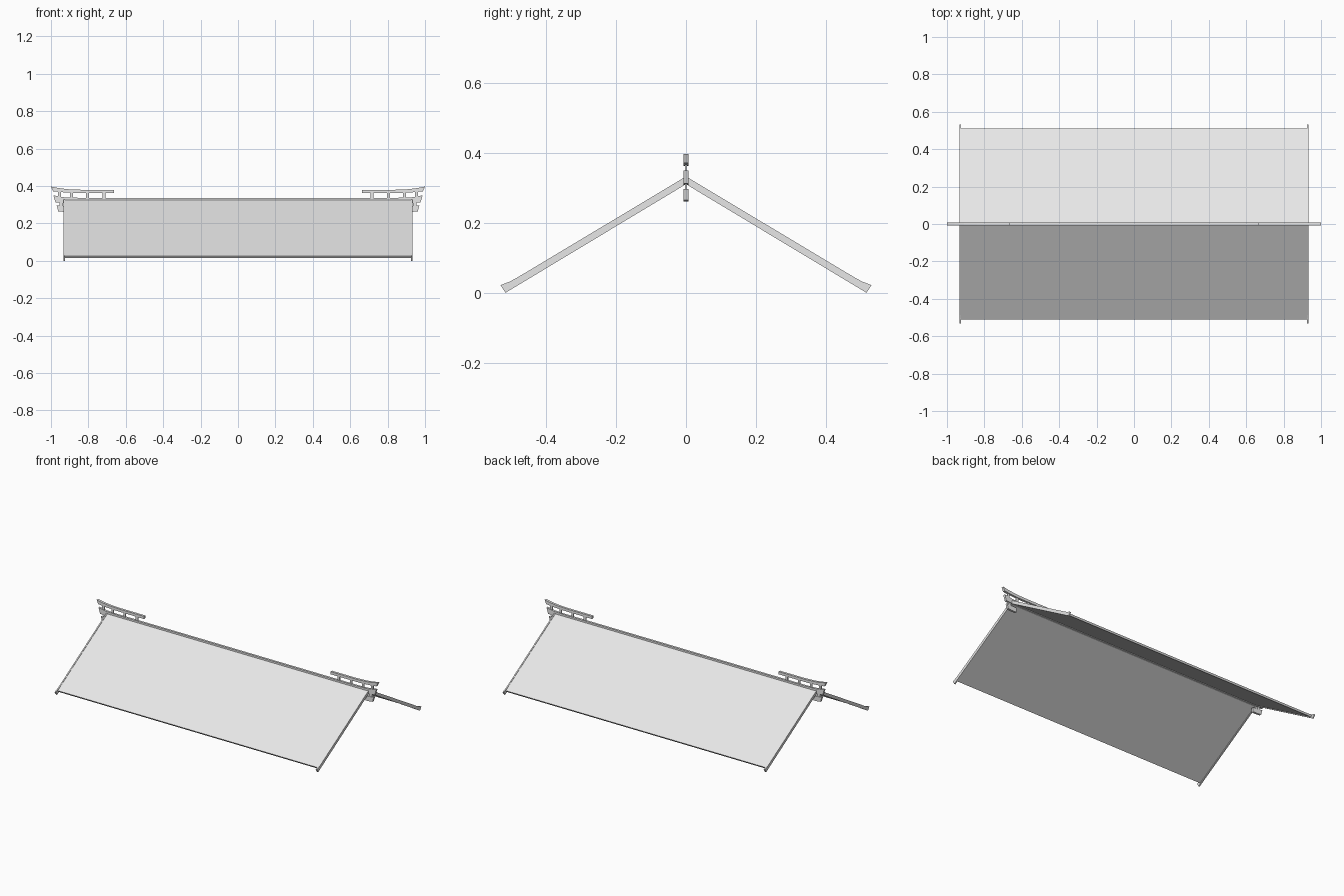
import bpy, bmesh
from mathutils import Vector

cube = bpy.data.objects.get("Cube")
if cube:
    bpy.data.objects.remove(cube, do_unlink=True)

grey = bpy.data.materials.new("light_grey")
grey.use_nodes = True
colour = (0.8, 0.8, 0.8, 1)
grey.diffuse_color = colour
grey.node_tree.nodes["Principled BSDF"].inputs["Base Color"].default_value = colour


def extrude(name, outline, axis, start, end):
    """Extrude an outline (across, z) along the x or y axis."""
    bm = bmesh.new()

    def place(a, z):
        return (start, a, z) if axis == "x" else (a, start, z)

    face = bm.faces.new([bm.verts.new(place(a, z)) for a, z in outline])
    result = bmesh.ops.extrude_face_region(bm, geom=[face])
    shift = Vector((end - start, 0, 0) if axis == "x" else (0, end - start, 0))
    moved = [g for g in result["geom"] if isinstance(g, bmesh.types.BMVert)]
    bmesh.ops.translate(bm, vec=shift, verts=moved)
    bmesh.ops.recalc_face_normals(bm, faces=bm.faces)
    mesh = bpy.data.meshes.new(name)
    bm.to_mesh(mesh)
    bm.free()
    mesh.materials.append(grey)
    obj = bpy.data.objects.new(name, mesh)
    bpy.context.collection.objects.link(obj)
    return obj


def symmetric(half):
    """Complete an outline by reflecting its half about the centre."""
    return half + [(-a, z) for a, z in reversed(half) if a > 0]


def rect(a0, a1, z0, z1):
    return [(a0, z0), (a1, z0), (a1, z1), (a0, z1)]


# Gabled roof sheet
extrude("roof_sheet", [(0, 0.33), (0.51, 0.025), (0.503, 0.0147), (0, 0.316),
                       (-0.503, 0.0147), (-0.51, 0.025)], "x", -0.926, 0.926)

# Gable boards with flared feet
board = [(0, 0.333), (0.486, 0.042), (0.505, 0.032), (0.531, 0.022),
         (0.517, 0.0), (0, 0.311), (-0.517, 0.0), (-0.531, 0.022),
         (-0.505, 0.032), (-0.486, 0.042)]

# Ridge beam with upturned ends
extrude("ridge_beam", symmetric([(0.85, 0.337), (0.93, 0.34), (0.987, 0.35),
                                 (0.976, 0.313), (0.93, 0.309), (0.85, 0.308)]),
        "y", -0.007, 0.007)

# Finial rail and lower bracket outlines
rail = [(0.663, 0.38), (0.84, 0.38), (0.91, 0.383), (0.96, 0.389), (1.0, 0.397),
        (0.989, 0.372), (0.94, 0.367), (0.89, 0.364), (0.84, 0.363), (0.663, 0.363)]
bracket = [(0.9, 0.291), (0.935, 0.292), (0.97, 0.297), (0.961, 0.265),
           (0.935, 0.262), (0.9, 0.262)]

for side, s in (("left", 1), ("right", -1)):
    def mirrored(outline):
        return [(s * a, z) for a, z in outline]

    extrude(side + "_gable_board", board, "x", s * 0.924, s * 0.932)
    extrude(side + "_finial_rail", mirrored(rail), "y", -0.0075, 0.0075)
    extrude(side + "_bracket", mirrored(bracket), "y", -0.007, 0.007)
    # Thin posts under the rail and between the ridge and bracket
    for i, x in enumerate((0.717, 0.805, 0.89, 0.955)):
        extrude(f"{side}_post_{i + 1}", mirrored(rect(x - 0.008, x + 0.008, 0.33, 0.368)),
                "y", -0.003, 0.003)
    extrude(side + "_bracket_link", mirrored(rect(0.936, 0.954, 0.285, 0.315)),
            "y", -0.003, 0.003)
